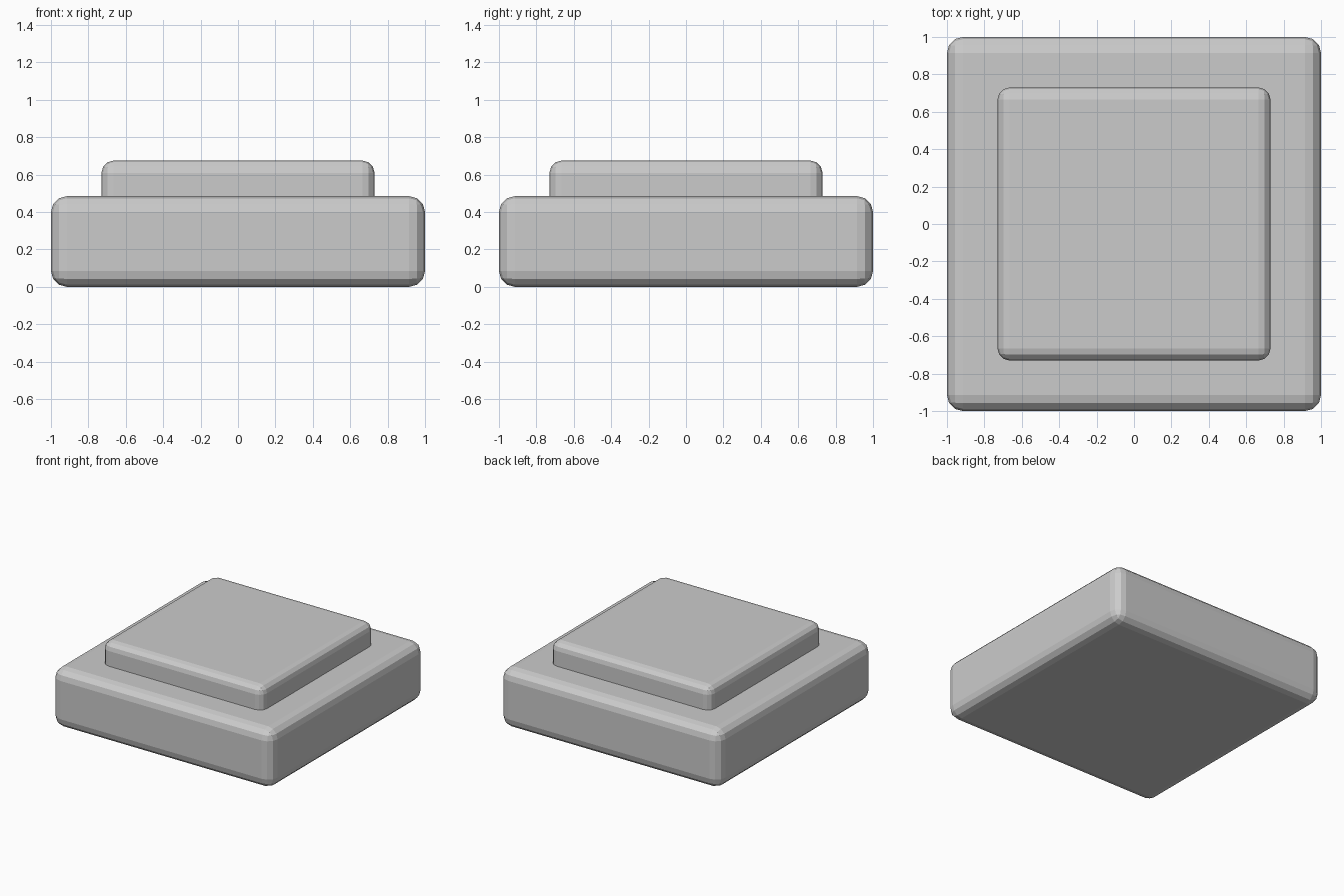
import bpy

if "Cube" in bpy.data.objects:
    bpy.data.objects.remove(bpy.data.objects["Cube"])


def rounded_slab(name, half, z0, z1, radius):
    """Square slab with all edges rounded by a three-step bevel."""
    bpy.ops.mesh.primitive_cube_add(size=1, location=(0, 0, (z0 + z1) / 2))
    slab = bpy.context.object
    slab.name = name
    slab.dimensions = (2 * half, 2 * half, z1 - z0)
    bpy.ops.object.transform_apply(location=False, rotation=False, scale=True)
    bevel = slab.modifiers.new("rounded_edges", 'BEVEL')
    bevel.width = radius
    bevel.segments = 3
    bevel.limit_method = 'ANGLE'
    return slab


# Wide lower block
rounded_slab("base", 1.0, 0.0, 0.485, 0.085)

# Smaller raised cap, sunk into the base
rounded_slab("cap", 0.73, 0.30, 0.675, 0.065)
